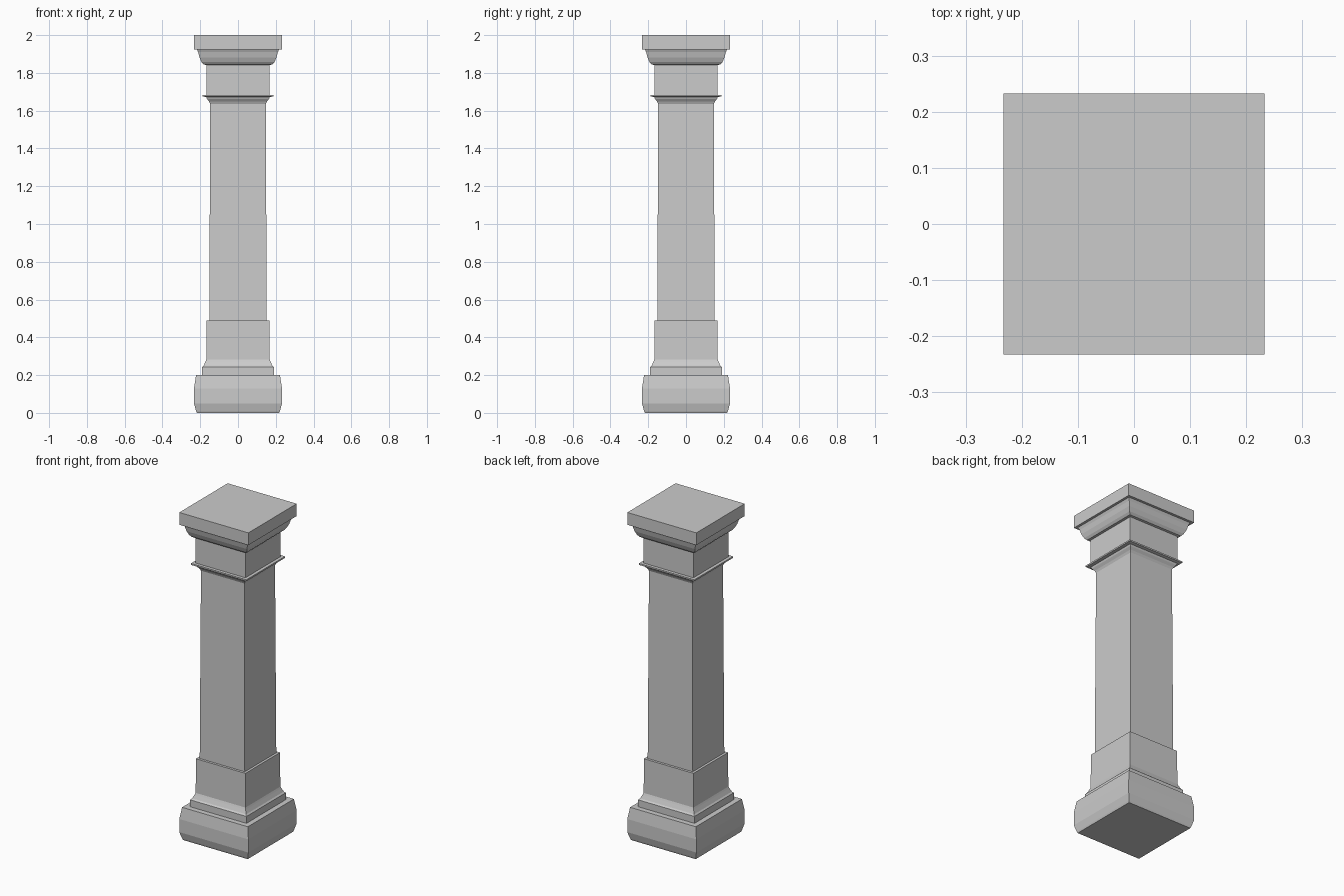
import bpy, bmesh

if "Cube" in bpy.data.objects:
    bpy.data.objects.remove(bpy.data.objects["Cube"])

def square_loft(name, profile, cap_bottom=False, cap_top=False):
    """Stack square rings given as (half width, height) and skin them."""
    bm = bmesh.new()
    rings = [[bm.verts.new((sx * h, sy * h, z))
              for sx, sy in ((-1, -1), (1, -1), (1, 1), (-1, 1))]
             for h, z in profile]
    for a, b in zip(rings, rings[1:]):
        for i in range(4):
            j = (i + 1) % 4
            bm.faces.new((a[i], a[j], b[j], b[i]))
    if cap_bottom:
        bm.faces.new(rings[0][::-1])
    if cap_top:
        bm.faces.new(rings[-1])
    mesh = bpy.data.meshes.new(name)
    bm.to_mesh(mesh)
    bm.free()
    obj = bpy.data.objects.new(name, mesh)
    bpy.context.collection.objects.link(obj)
    return obj

# Parts share their end rings, so the stack forms one closed skin
# Rounded plinth with its top ledge
square_loft("plinth", [(0.218, 0), (0.222, 0.01), (0.233, 0.05), (0.233, 0.13),
                       (0.222, 0.2), (0.19, 0.2)], cap_bottom=True)
# Base block with flared foot
square_loft("base_block", [(0.19, 0.2), (0.19, 0.242), (0.182, 0.25),
                           (0.172, 0.272), (0.168, 0.282), (0.167, 0.49), (0.152, 0.49)])
# Slightly tapered shaft
square_loft("shaft", [(0.152, 0.49), (0.147, 1.635)])
# Cove and thin projecting ring
square_loft("neck_ring", [(0.147, 1.635), (0.153, 1.648), (0.164, 1.662), (0.168, 1.672),
                          (0.187, 1.675), (0.187, 1.684), (0.168, 1.684)])
# Plain neck
square_loft("neck", [(0.168, 1.684), (0.168, 1.842)])
# Curved moulding below the top slab
square_loft("capital_moulding", [(0.168, 1.842), (0.182, 1.844), (0.193, 1.857),
                                 (0.204, 1.882), (0.211, 1.91), (0.218, 1.925), (0.233, 1.925)])
# Top slab
square_loft("top_slab", [(0.233, 1.925), (0.233, 2.0)], cap_top=True)
